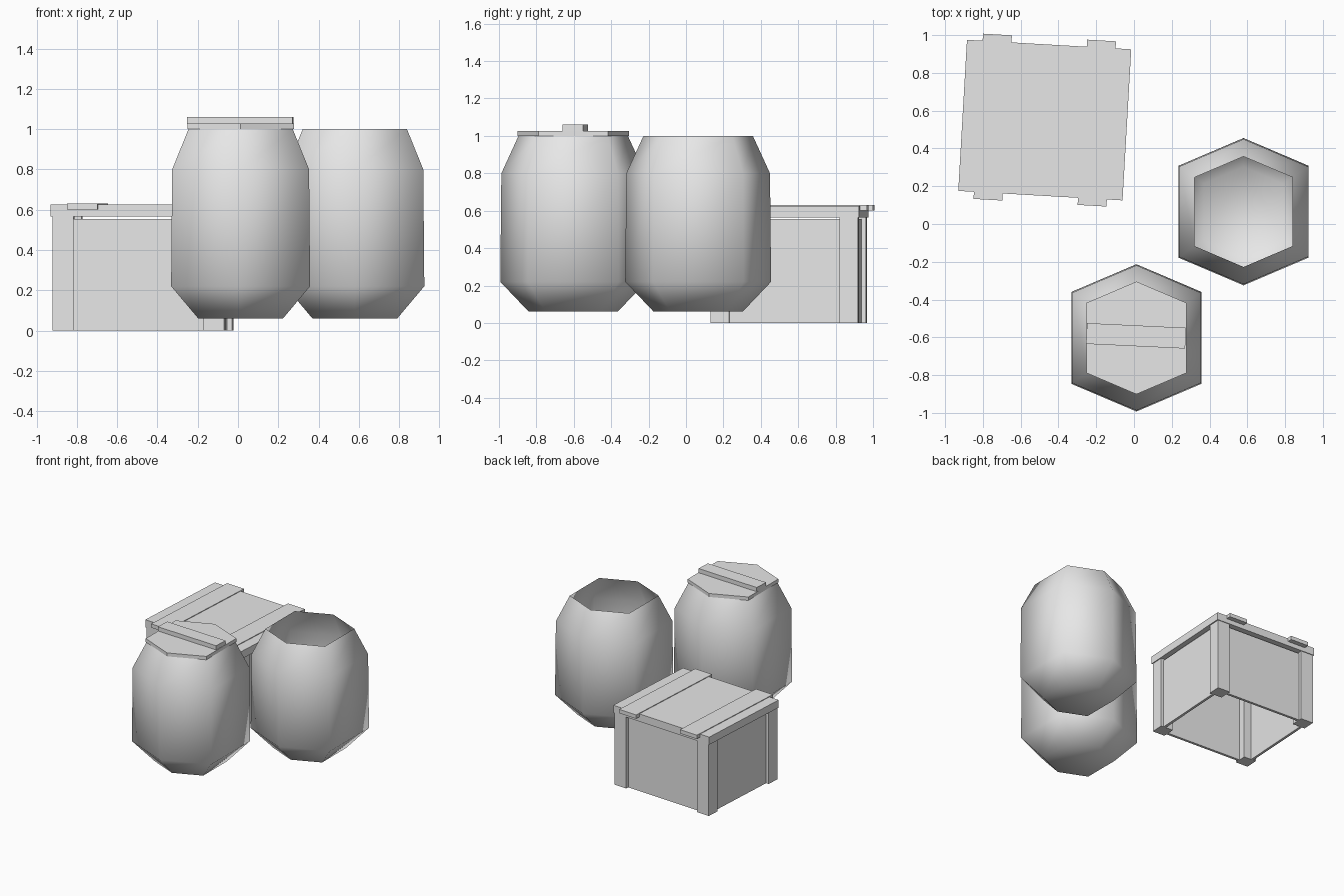
import bpy, bmesh, math
from mathutils import Matrix, Vector

if "Cube" in bpy.data.objects:
    bpy.data.objects.remove(bpy.data.objects["Cube"])

grey = bpy.data.materials.new("plain_grey")
grey.diffuse_color = (0.8, 0.8, 0.8, 1)
grey.use_nodes = True
grey.node_tree.nodes["Principled BSDF"].inputs["Base Color"].default_value = grey.diffuse_color

# Stretched hexagon with points along y
HEX = [(0, 0.39), (-0.345, 0.243), (-0.345, -0.243),
       (0, -0.39), (0.345, -0.243), (0.345, 0.243)]


def finish(name, bm, matrix, smooth=False):
    me = bpy.data.meshes.new(name)
    bm.to_mesh(me)
    bm.free()
    me.transform(matrix)
    me.materials.append(grey)
    for p in me.polygons:
        p.use_smooth = smooth
    ob = bpy.data.objects.new(name, me)
    bpy.context.collection.objects.link(ob)
    return ob


def box(name, center, size, matrix):
    bm = bmesh.new()
    bmesh.ops.create_cube(bm, size=1)
    bmesh.ops.scale(bm, vec=size, verts=bm.verts)
    bmesh.ops.translate(bm, vec=center, verts=bm.verts)
    return finish(name, bm, matrix)


def hex_loft(name, rings, matrix, cap_top=False, smooth=False):
    """Stack of hexagons given as (scale, z), closed at the bottom."""
    bm = bmesh.new()
    loops = [[bm.verts.new((x * s, y * s, z)) for x, y in HEX] for s, z in rings]
    for a, b in zip(loops, loops[1:]):
        for i in range(6):
            j = (i + 1) % 6
            bm.faces.new((a[i], a[j], b[j], b[i]))
    bm.faces.new(loops[0][::-1])
    if cap_top:
        bm.faces.new(loops[-1])
    return finish(name, bm, matrix, smooth)


# Barrels: smooth tapered shells, open at the top
BARREL = [(0.61, 0.06), (1.0, 0.22), (0.985, 0.80), (0.75, 1.0)]
open_at = Matrix.Translation((0.58, 0.065, 0))
lidded_at = Matrix.Translation((0.013, -0.603, 0))
hex_loft("open_barrel", BARREL, open_at, smooth=True)
hex_loft("lidded_barrel", BARREL, lidded_at, smooth=True)

# Barrel lid with a handle plank across it
hex_loft("barrel_lid", [(0.765, 1.0), (0.765, 1.027)], lidded_at, cap_top=True)
box("lid_handle", (0, 0, 1.043), (0.525, 0.11, 0.034),
    Matrix.Translation((0.011, -0.592, 0)) @ Matrix.Rotation(math.radians(-2.7), 4, 'Z'))

# Crate: slightly turned, open underneath
crate = Matrix.Translation((-0.4725, 0.55, 0)) @ Matrix.Rotation(math.radians(-3.3), 4, 'Z')
box("crate_lid", (0, 0, 0.595), (0.871, 0.801, 0.06), crate)
for side in (-1, 1):
    # Lid planks that stick out at both ends
    box("lid_plank", (side * 0.276, 0, 0.615), (0.153, 0.876, 0.03), crate)
    # Thin wall panels, set back from the posts
    box("side_panel", (side * 0.395, 0, 0.2775), (0.02, 0.65, 0.555), crate)
    box("end_panel", (0, side * 0.36, 0.2775), (0.72, 0.02, 0.555), crate)
    for end in (-1, 1):
        box("corner_post", (side * 0.375, end * 0.345, 0.2825), (0.105, 0.1, 0.565), crate)
